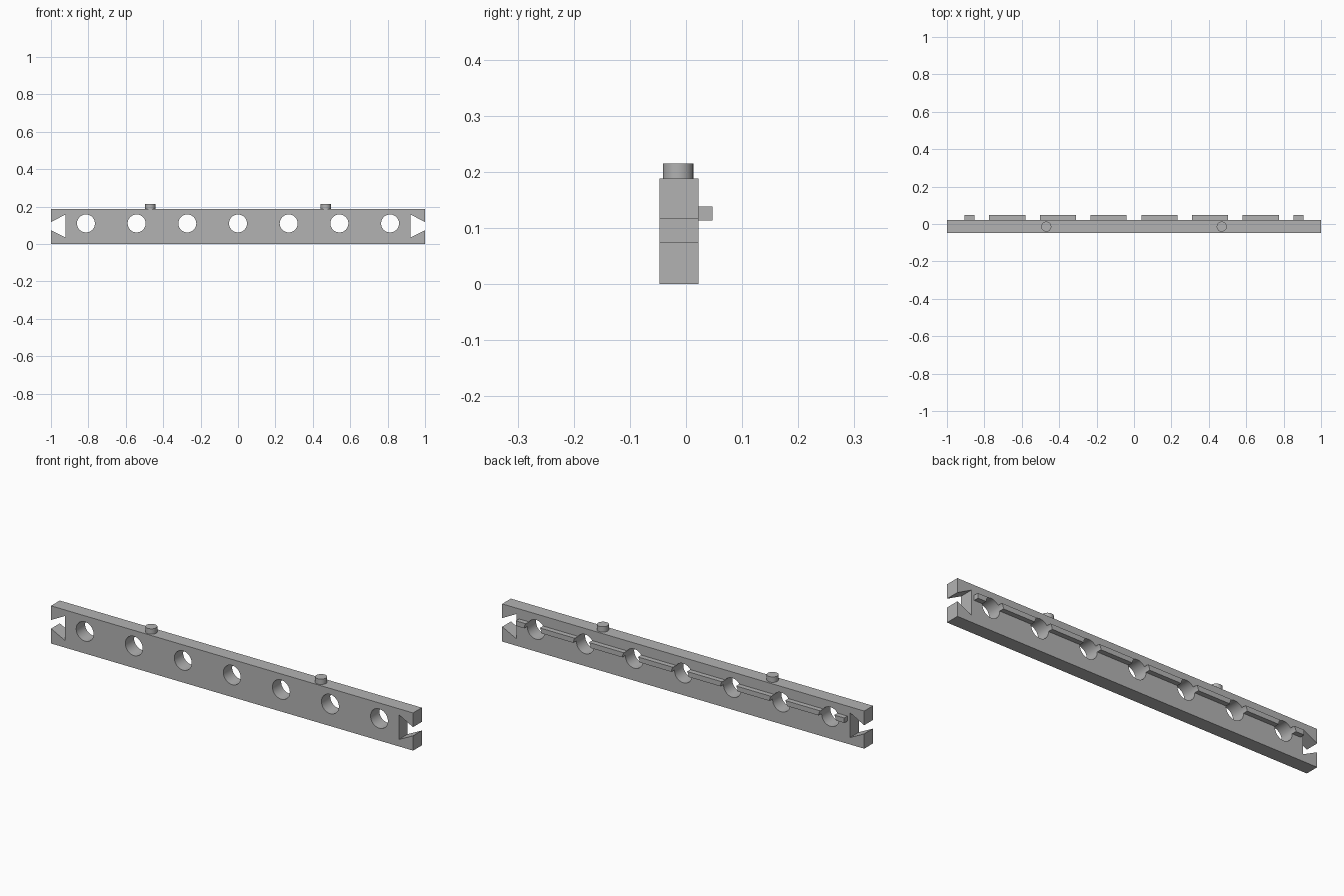
import bpy
import bmesh
import math
from mathutils import Matrix

old = bpy.data.objects.get("Cube")
if old:
    bpy.data.objects.remove(old, do_unlink=True)

FRONT, BACK, RIB_BACK = -0.047, 0.022, 0.047
HEIGHT = 0.188
HOLE_Z, HOLE_R, PITCH = 0.11, 0.048, 0.271

grey = bpy.data.materials.new("plain grey")
grey.use_nodes = True
grey.diffuse_color = (0.45, 0.45, 0.45, 1)
grey.node_tree.nodes["Principled BSDF"].inputs["Base Color"].default_value = grey.diffuse_color


def finish(name, bm):
    bmesh.ops.recalc_face_normals(bm, faces=bm.faces)
    mesh = bpy.data.meshes.new(name)
    bm.to_mesh(mesh)
    bm.free()
    mesh.materials.append(grey)
    obj = bpy.data.objects.new(name, mesh)
    bpy.context.collection.objects.link(obj)
    return obj


def extrude_profile(name, points, y0, y1):
    """Extrude an x-z outline from y0 to y1."""
    bm = bmesh.new()
    face = bm.faces.new([bm.verts.new((x, y0, z)) for x, z in points])
    out = bmesh.ops.extrude_face_region(bm, geom=[face])
    moved = [v for v in out["geom"] if isinstance(v, bmesh.types.BMVert)]
    bmesh.ops.translate(bm, verts=moved, vec=(0, y1 - y0, 0))
    return finish(name, bm)


def cylinders(name, radius, depth, centres, rotation=Matrix()):
    bm = bmesh.new()
    for centre in centres:
        bmesh.ops.create_cone(bm, cap_ends=True, segments=48, radius1=radius, radius2=radius,
                              depth=depth, matrix=Matrix.Translation(centre) @ rotation)
    return finish(name, bm)


def smooth(obj):
    bpy.ops.object.select_all(action="DESELECT")
    obj.select_set(True)
    bpy.context.view_layer.objects.active = obj
    bpy.ops.object.shade_smooth_by_angle(angle=math.radians(30))


# Bar with a dovetail slot in each end
half = [(1, 0), (1, 0.074), (0.922, 0.035), (0.922, 0.158), (1, 0.117), (1, HEIGHT)]
outline = half + [(-x, z) for x, z in reversed(half)]
bar = extrude_profile("bar", outline, FRONT, BACK)

# Locating rib along the back
rib = extrude_profile("back_rib", [(-0.907, 0.113), (0.907, 0.113), (0.907, 0.138), (-0.907, 0.138)],
                      BACK, RIB_BACK)

# Row of round holes through the bar and the rib
cutter = cylinders("hole_cutter", HOLE_R, 0.3, [(i * PITCH, 0, HOLE_Z) for i in range(-3, 4)],
                   Matrix.Rotation(math.pi / 2, 4, "X"))
cutter.hide_render = True
for part in (bar, rib):
    cut = part.modifiers.new("holes", "BOOLEAN")
    cut.operation = "DIFFERENCE"
    cut.solver = "EXACT"
    cut.object = cutter
    bpy.context.view_layer.objects.active = part
    bpy.ops.object.modifier_apply(modifier=cut.name)
    smooth(part)
bpy.data.objects.remove(cutter, do_unlink=True)

# Two round pegs on top
for side, x in (("right", -0.469), ("left", 0.469)):
    smooth(cylinders(side + "_peg", 0.027, 0.027, [(x, -0.014, HEIGHT + 0.0135)]))
